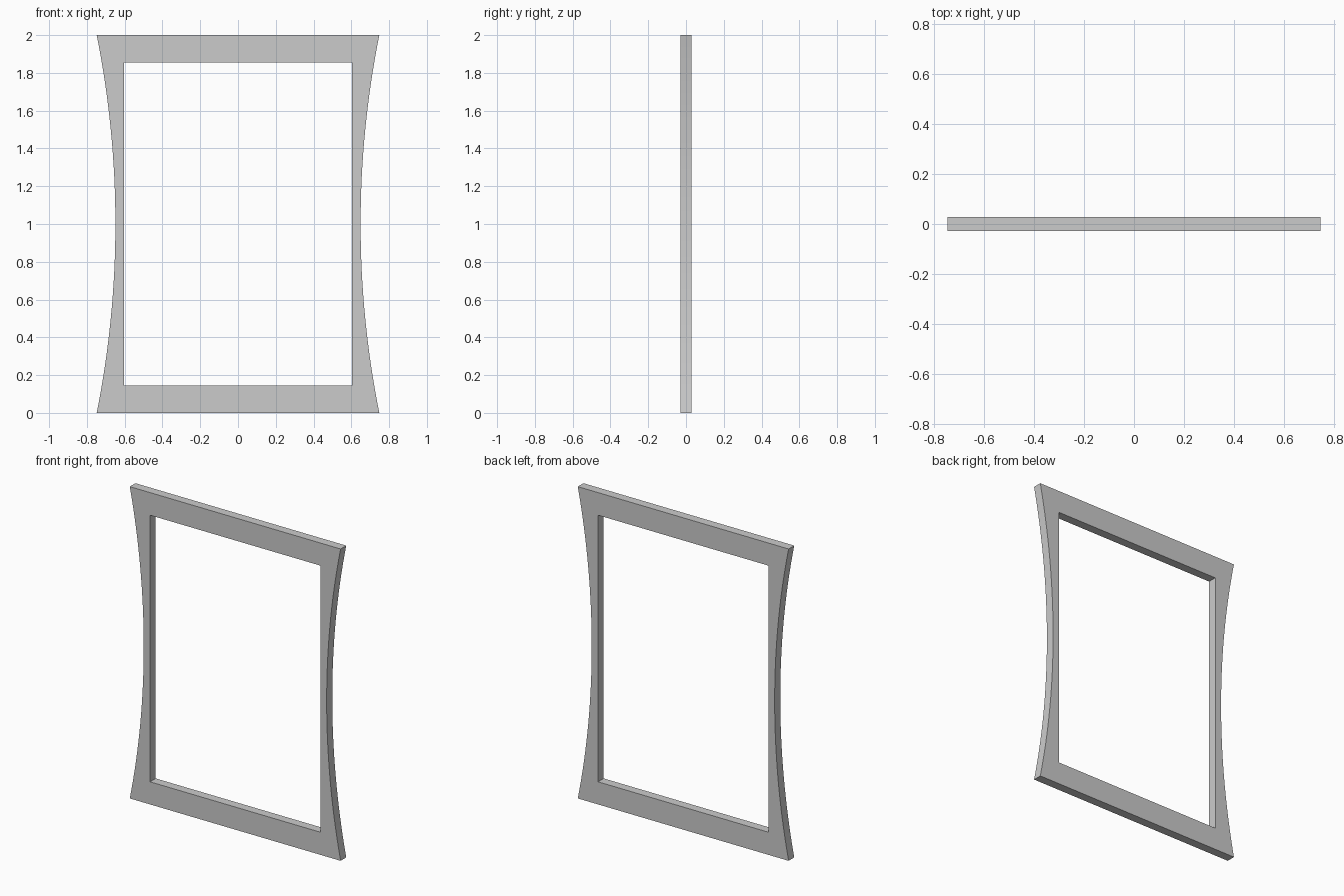
import bpy, bmesh, math

if "Cube" in bpy.data.objects:
    bpy.data.objects.remove(bpy.data.objects["Cube"])

HALF_DEPTH = 0.0285
TOP_HALF, WAIST_HALF = 0.748, 0.649      # outer half widths at ends and middle
OPEN_HALF, RAIL = 0.604, 0.145           # opening half width and rail height
SEG = 32

# Circular arc through the corners and the waist
sag = TOP_HALF - WAIST_HALF
radius = (1 + sag * sag) / (2 * sag)


def outer_x(z):
    return WAIST_HALF + radius - math.sqrt(radius ** 2 - (z - 1) ** 2)


# Matching outer and inner outlines, up the right side and down the left
zs = [2 * i / SEG for i in range(SEG + 1)]
right_outer = [(outer_x(z), z) for z in zs]
right_inner = [(OPEN_HALF, RAIL + z * (1 - RAIL)) for z in zs]
outer = right_outer + [(-x, z) for x, z in reversed(right_outer)]
inner = right_inner + [(-x, z) for x, z in reversed(right_inner)]

# Flat front ring, extruded to the back
bm = bmesh.new()
ov = [bm.verts.new((x, -HALF_DEPTH, z)) for x, z in outer]
iv = [bm.verts.new((x, -HALF_DEPTH, z)) for x, z in inner]
n = len(ov)
for i in range(n):
    j = (i + 1) % n
    bm.faces.new((ov[i], ov[j], iv[j], iv[i]))
ext = bmesh.ops.extrude_face_region(bm, geom=bm.faces[:], use_keep_orig=True)
back = [g for g in ext["geom"] if isinstance(g, bmesh.types.BMVert)]
bmesh.ops.translate(bm, verts=back, vec=(0, 2 * HALF_DEPTH, 0))
bmesh.ops.recalc_face_normals(bm, faces=bm.faces[:])

mesh = bpy.data.meshes.new("curved_frame")
bm.to_mesh(mesh)
bm.free()
frame = bpy.data.objects.new("curved_frame", mesh)
bpy.context.collection.objects.link(frame)

# Smooth the curved sides, keep the edges sharp
bpy.context.view_layer.objects.active = frame
frame.select_set(True)
bpy.ops.object.shade_smooth_by_angle(angle=math.radians(30))
